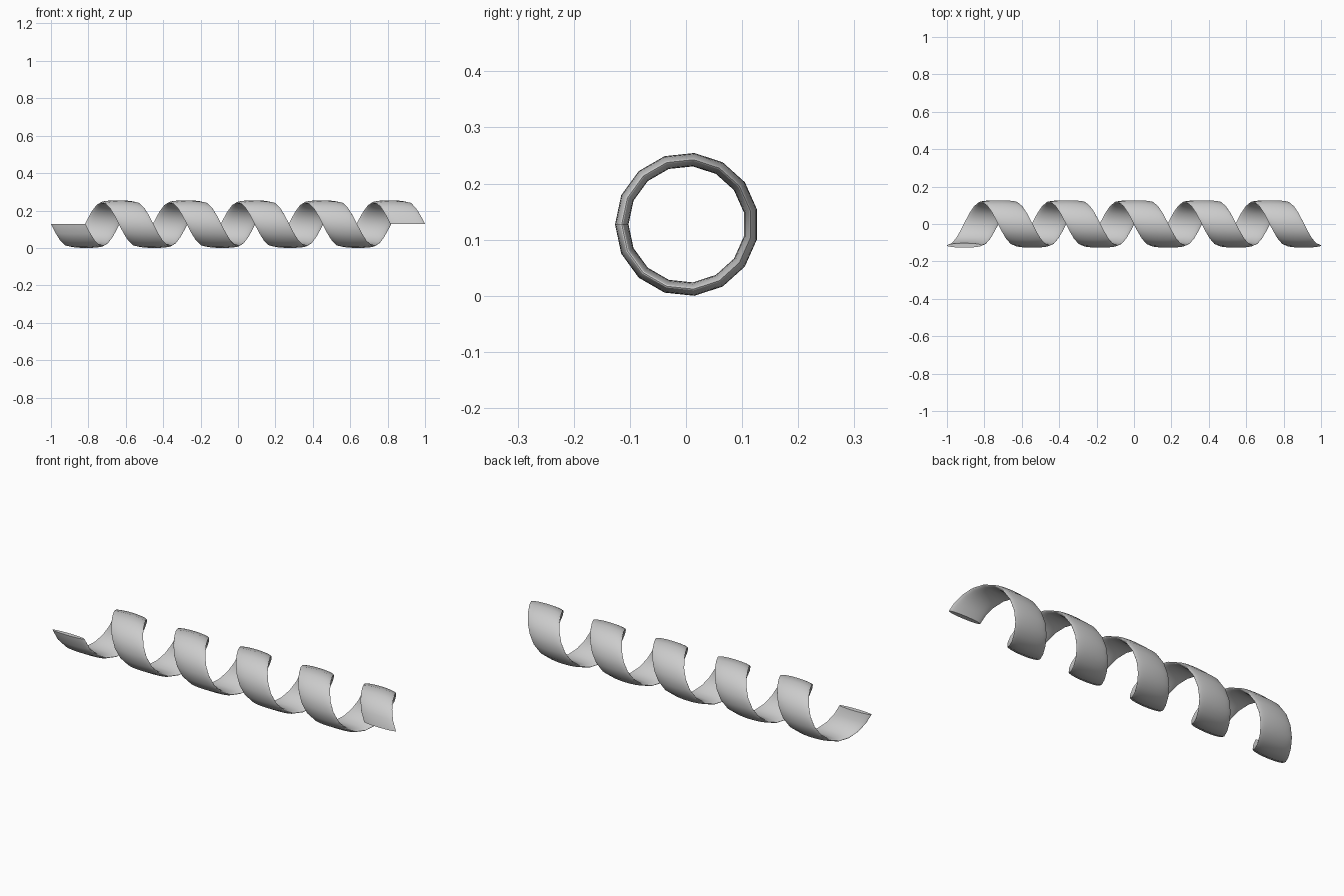
import bpy, bmesh
from math import sin, cos, pi

if "Cube" in bpy.data.objects:
    bpy.data.objects.remove(bpy.data.objects["Cube"])

TURNS, STEPS, SIDES = 5, 15, 32        # coil turns, steps per turn, profile sides
R, HALF_T, HALF_W = 0.1159, 0.012, 0.0925
TRAVEL = 2 - 2 * HALF_W                # distance along x between end profiles
CY, CZ = 0.0014, 0.1273

bm = bmesh.new()
rings = []
n = TURNS * STEPS
# flat elliptical profile swept along the helix
for i in range(n + 1):
    t = 2 * pi * i / STEPS
    xc = -TRAVEL / 2 + TRAVEL * i / n
    ring = []
    for j in range(SIDES):
        a = 2 * pi * j / SIDES
        r = R + HALF_T * sin(a)
        ring.append(bm.verts.new((xc + HALF_W * cos(a), CY - r * cos(t), CZ - r * sin(t))))
    rings.append(ring)
for a, b in zip(rings, rings[1:]):
    for j in range(SIDES):
        k = (j + 1) % SIDES
        bm.faces.new((a[j], a[k], b[k], b[j]))
# end caps
bm.faces.new(rings[0])
bm.faces.new(rings[-1])
bmesh.ops.recalc_face_normals(bm, faces=bm.faces)

mesh = bpy.data.meshes.new("spiral_coil")
bm.to_mesh(mesh)
bm.free()
coil = bpy.data.objects.new("spiral_coil", mesh)
bpy.context.collection.objects.link(coil)
bpy.context.view_layer.objects.active = coil
coil.select_set(True)
bpy.ops.object.shade_smooth_by_angle(angle=pi / 6)
